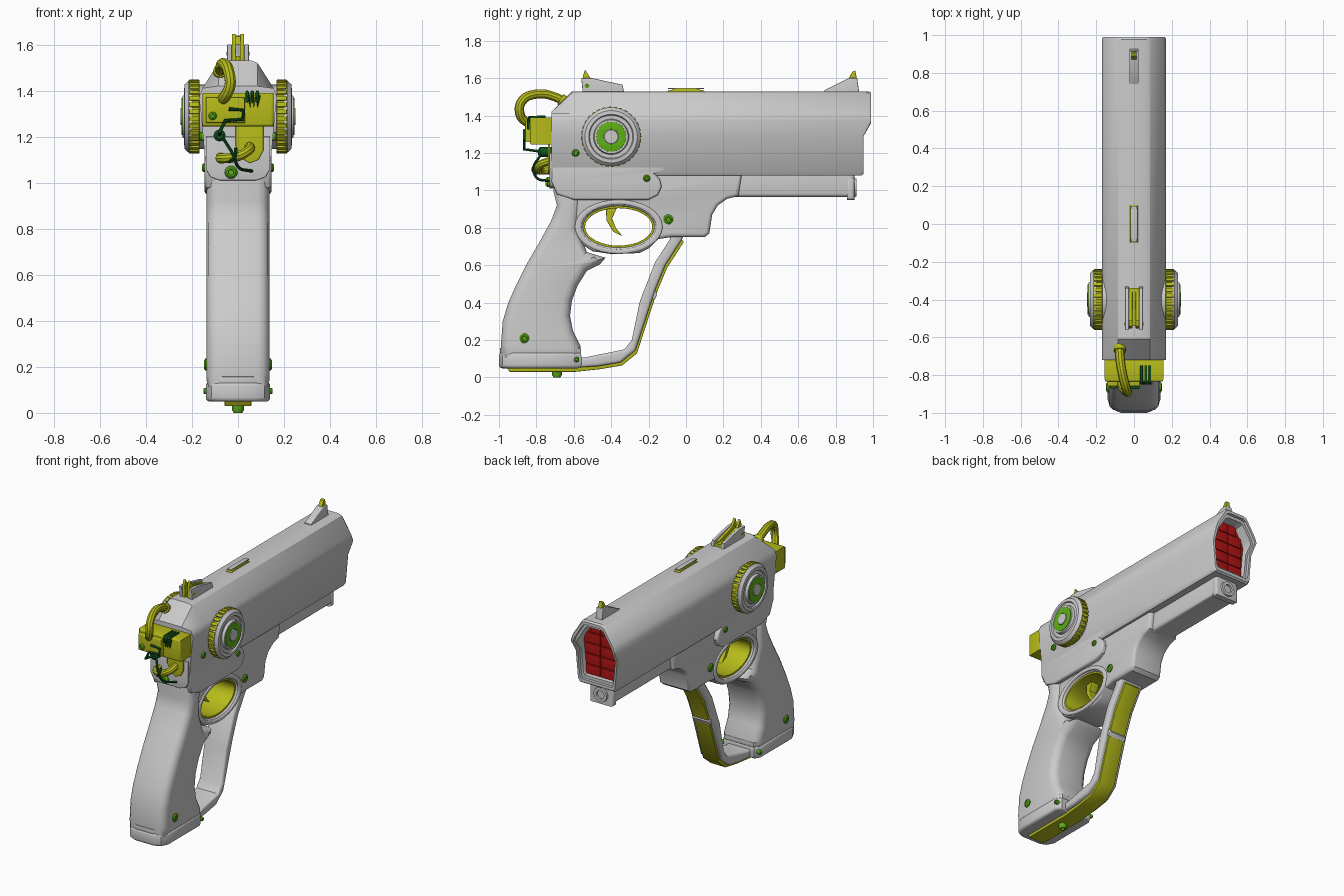
import bpy, bmesh, math
from mathutils import Matrix, Vector

if "Cube" in bpy.data.objects:
    bpy.data.objects.remove(bpy.data.objects["Cube"])


def material(name, rgb):
    m = bpy.data.materials.new(name)
    m.use_nodes = True
    m.diffuse_color = (*rgb, 1)
    m.node_tree.nodes["Principled BSDF"].inputs["Base Color"].default_value = (*rgb, 1)
    return m


GREY = material("light_grey", (.6, .6, .6))
YELLOW = material("acid_yellow", (.47, .5, .01))
GREEN = material("bright_green", (.11, .43, .008))
DARK = material("dark_green", (.005, .09, .015))
RED = material("red", (.45, .007, .007))


def finish(name, bm, *mats):
    bmesh.ops.remove_doubles(bm, verts=bm.verts, dist=.0002)
    bmesh.ops.recalc_face_normals(bm, faces=bm.faces)
    me = bpy.data.meshes.new(name)
    bm.to_mesh(me)
    bm.free()
    for m in mats:
        me.materials.append(m)
    me.shade_smooth()
    me.set_sharp_from_angle(angle=.6)
    ob = bpy.data.objects.new(name, me)
    bpy.context.collection.objects.link(ob)
    return ob


def from_curve(name, cu, matrix, mat):
    # Turn a temporary curve into a clean mesh part
    tmp = bpy.data.objects.new("tmp", cu)
    bpy.context.collection.objects.link(tmp)
    dg = bpy.context.evaluated_depsgraph_get()
    me = bpy.data.meshes.new_from_object(tmp.evaluated_get(dg))
    bm = bmesh.new()
    bm.from_mesh(me)
    bm.transform(matrix)
    for f in bm.faces:
        f.material_index = 0
    bpy.data.objects.remove(tmp)
    bpy.data.meshes.remove(me)
    return finish(name, bm, mat)


def add_spline(cu, pts, smooth, cyclic):
    sp = cu.splines.new('BEZIER' if smooth else 'POLY')
    target = sp.bezier_points if smooth else sp.points
    target.add(len(pts) - 1)
    for p, co in zip(target, pts):
        co = tuple(co) + (0,) * (3 - len(co))
        if smooth:
            p.co = co
            p.handle_left_type = p.handle_right_type = 'AUTO'
        else:
            p.co = (*co, 1)
    sp.use_cyclic_u = cyclic
    sp.resolution_u = 6


AXES = {'x': ((0, 0, 1), (1, 0, 0), (0, 1, 0)),
        'y': ((1, 0, 0), (0, 0, -1), (0, 1, 0)),
        'z': ((1, 0, 0), (0, 1, 0), (0, 0, 1))}


def plate(name, loops, hw, bev, mat, at=0, axis='x', smooth=False):
    # Outline (with optional holes) thickened along an axis, with rounded rims
    cu = bpy.data.curves.new(name, 'CURVE')
    cu.dimensions, cu.fill_mode = '2D', 'BOTH'
    cu.extrude, cu.bevel_depth, cu.offset, cu.bevel_resolution = hw - bev, bev, -bev, 2
    for loop in loops:
        add_spline(cu, loop, smooth, True)
    offset = Vector([at if a == axis else 0 for a in 'xyz'])
    return from_curve(name, cu, Matrix.Translation(offset) @ Matrix(AXES[axis]).to_4x4(), mat)


def tube(name, pts, r, mat, smooth=True):
    cu = bpy.data.curves.new(name, 'CURVE')
    cu.dimensions, cu.bevel_depth, cu.bevel_resolution = '3D', r, 3
    cu.use_fill_caps = True
    add_spline(cu, pts, smooth, False)
    return from_curve(name, cu, Matrix(), mat)


def lathe(name, profile, at, direction, mat, seg=32):
    # Spin (radius, height) pairs round a direction
    bm = bmesh.new()
    vs = [bm.verts.new((r, 0, h)) for r, h in profile]
    es = [bm.edges.new(p) for p in zip(vs, vs[1:])]
    bmesh.ops.spin(bm, geom=vs + es, cent=(0, 0, 0), axis=(0, 0, 1),
                   angle=math.tau, steps=seg, use_duplicate=False)
    bm.transform(Matrix.Translation(at) @ Vector(direction).to_track_quat('Z', 'Y').to_matrix().to_4x4())
    return finish(name, bm, mat)


def rect(a, b, c, d):
    return [(a, c), (b, c), (b, d), (a, d)]


def circle(r, n=40, cy=0, cz=0, ry=None):
    return [(cy + r * math.cos(i * math.tau / n), cz + (ry or r) * math.sin(i * math.tau / n)) for i in range(n)]


def screw(name, at, direction, r, h=.012):
    lathe(name, [(0, -.03), (r, -.03), (r, h * .5), (r * .7, h), (r * .45, h), (r * .4, h * .6), (0, h * .6)],
          at, direction, GREEN, 16)


# Slide: lofted section with sloped rear and stepped muzzle recess
half = [(.06, 1.53), (.085, 1.52), (.155, 1.41), (.17, 1.37), (.16, 1.29), (.143, 1.1), (.13, 1.08)]
section = half + [(-x, z) for x, z in reversed(half)]
bm = bmesh.new()


def ring(scale, y_of, top=9):
    return [bm.verts.new((x * scale, y_of(z), min(1.305 + (z - 1.305) * scale, top))) for x, z in section]


def muzzle(back):
    return lambda z: (.99 if z > 1.33 else .95) - back


rings = [ring(1, lambda z: -.72, 1.42), ring(1, lambda z: -.61), ring(1, muzzle(.012)), ring(.96, muzzle(0)),
         ring(.87, muzzle(0)), ring(.87, muzzle(.02)), ring(.78, muzzle(.02)), ring(.76, lambda z: .9)]
for a, b in zip(rings, rings[1:]):
    for i in range(len(a)):
        j = (i + 1) % len(a)
        bm.faces.new((a[i], a[j], b[j], b[i]))
bm.faces.new(rings[0])
bm.faces.new(rings[-1]).material_index = 1
finish("slide", bm, GREY, RED)
for row in range(5):
    for col in (-1, 1):
        z = 1.16 + row * .072
        w = .055 if row < 4 else .035
        plate("muzzle_panel", [rect(col * w - w + .002, col * w + w - .002, z - .034, z + .034)],
              .004, .002, RED, .903, 'y')

# Frame with the trigger opening, upper rail and under-barrel cover
opening = circle(.19, 32, -.36, .805, .11)
plate("frame", [[(-.70, 1.1), (-.62, .9), (-.595, .79), (-.57, .72), (-.5, .675), (-.4, .66), (-.25, .665),
                 (-.2, .69), (-.15, .74), (-.08, .75), (.1, .75), (.125, .77), (.14, .87), (.17, .92),
                 (.22, .955), (.28, .97), (.3, 1.1)], opening], .115, .02, GREY)
plate("guard_lining", [circle(.195, 32, -.36, .805, .115), circle(.18, 32, -.36, .805, .1)], .1, .003, YELLOW)
plate("guard_collar", [circle(.235, 32, -.36, .805, .145), circle(.2, 32, -.36, .805, .12)], .122, .008, GREY)
plate("upper_frame", [[(-.72, 1.15), (-.72, 1.05), (-.69, .98), (-.6, .95), (-.2, .95), (-.15, .975), (-.13, 1.02),
                       (-.14, 1.06), (-.17, 1.09), (-.11, 1.1), (-.11, 1.15)]], .145, .012, GREY)
plate("barrel_cover", [[(.1, 1.1), (.1, .93), (.25, .965), (.9, .965), (.9, 1.1)]], .085, .02, GREY)
plate("cover_collar", [rect(.86, .9, .95, 1.07)], .088, .015, GREY)
lathe("rod_end", [(0, -.03), (.028, -.03), (.028, .012), (.048, .012), (.05, 0), (.05, -.04)],
      (0, .9, 1.015), (0, 1, 0), GREY)
plate("trigger", [[(-.43, .93), (-.425, .84), (-.39, .78), (-.34, .755), (-.375, .8), (-.395, .85), (-.36, .93)]],
      .03, .004, YELLOW)

# Grip and its base
plate("grip", [[(-.985, .09), (-.99, .17), (-.98, .30), (-.95, .4), (-.91, .49), (-.85, .61), (-.78, .73),
                (-.72, .84), (-.69, .92), (-.71, 1.0), (-.68, 1.08), (-.56, 1.06), (-.58, .8), (-.53, .67),
                (-.43, .64), (-.46, .605), (-.53, .57), (-.58, .49), (-.61, .41), (-.62, .33), (-.605, .25),
                (-.565, .17), (-.565, .09)]], .136, .05, GREY)
side = [(.07, -1), (.115, -.98), (.14, -.93), (.14, -.6), (.115, -.56)]
plan = side + [(-x, y) for x, y in reversed(side)]
plate("grip_base", [plan], .043, .018, GREY, .092, 'z')
plate("grip_neck", [[(x * .95, y * .985 - .01) for x, y in plan]], .015, .004, GREY, .142, 'z')

# Hand strap with its outer strip
outer = [(-.6, .052), (-.47, .06), (-.35, .08), (-.27, .145), (-.166, .465), (-.11, .6), (-.02, .74), (0, .8)]
inner = [(-.1, .8), (-.085, .74), (-.166, .615), (-.246, .41), (-.29, .2), (-.33, .15), (-.54, .107), (-.6, .11)]
plate("hand_strap", [outer + inner], .085, .015, GREY)
strip = [(-.95, .046), (-.6, .046)] + outer[1:-1]
plate("strap_strip", [[(y + .008, z - .016) for y, z in strip] + [(y - .01, z + .01) for y, z in reversed(strip)]],
      .058, .003, YELLOW)
plate("strap_lug", [[(-.2, .43), (-.168, .415), (-.155, .44), (-.165, .47), (-.185, .475)]], .065, .005, GREY)
screw("base_screw", (0, -.69, .03), (0, 0, -1), .027, .03)

# Sights and top insert
plate("top_insert", [[(-.1, 1.5), (-.1, 1.532), (-.05, 1.545), (.05, 1.545), (.1, 1.532), (.1, 1.5)]],
      .02, .002, YELLOW)
plate("top_insert_cap", [rect(-.015, .015, -.095, .095)], .003, .001, GREY, 1.545, 'z')
for s in (-1, 1):
    plate("rear_sight_wall", [[(-.55, 1.5), (-.56, 1.6), (-.5, 1.6), (-.34, 1.565), (-.325, 1.5)]],
          .01, .003, GREY, s * .037)
    plate("rear_sight_prong", [[(-.55, 1.5), (-.552, 1.61), (-.54, 1.645), (-.51, 1.6), (-.36, 1.555), (-.36, 1.5)]],
          .009, .002, YELLOW, s * .018)
    screw("rear_sight_pin", (s * .045, -.53, 1.56), (s, 0, 0), .012, .004)
plate("rear_sight_floor", [rect(-.54, -.34, 1.5, 1.55)], .04, .003, YELLOW)
plate("front_sight", [[(.74, 1.5), (.74, 1.535), (.87, 1.6), (.915, 1.6), (.93, 1.5)]], .025, .004, GREY)
plate("front_sight_tip", [[(.865, 1.59), (.89, 1.635), (.905, 1.64), (.915, 1.59)]], .014, .002, YELLOW)

# Side dials and screws
teeth = [(-.4 + r * math.cos(a), 1.287 + r * math.sin(a))
         for i in range(32) for r, a in ((.161, i * math.tau / 32), (.161, (i + .6) * math.tau / 32),
                                         (.152, (i + .65) * math.tau / 32), (.152, (i + .95) * math.tau / 32))]
for s in (-1, 1):
    centre, out = (0, -.4, 1.287), (s, 0, 0)
    lathe("dial_seat", [(0, .1), (.14, .1), (.14, .175), (0, .175)], centre, out, GREY)
    plate("dial_knurl", [teeth], .022, .002, YELLOW, s * .19)
    lathe("dial_face", [(0, .2), (.155, .2), (.157, .214), (.14, .232), (.12, .234), (.115, .225), (.095, .225),
                        (.09, .242), (.038, .242), (.036, .249), (0, .249)], centre, out, GREY, 48)
    plate("dial_ring", [circle(.08, 40, -.4, 1.287), circle(.04, 40, -.4, 1.287)], .003, .001, GREEN, s * .243)
    for x, y, z, r in ((.155, -.59, 1.2, .02), (.144, -.21, 1.065, .019), (.115, -.095, .845, .026),
                       (.136, -.865, .21, .026), (.138, -.585, .095, .014)):
        screw("side_screw", (s * x, y, z), out, r)

# Rear electronics: back plate, housing, hoses and wires
back = [(.14, 1.2), (.14, 1.06), (.12, 1.025), (.08, 1.01)]
plate("back_plate", [back + [(-x, z) for x, z in reversed(back)]], .02, .004, GREY, -.71, 'y')
plate("back_inset", [[(-.01, 1.26), (-.01, 1.16), (.01, 1.11), (.05, 1.085), (.09, 1.1), (.11, 1.14), (.11, 1.26)]],
      .006, .002, YELLOW, -.732, 'y')
plate("housing", [rect(-.155, .155, 1.245, 1.39)], .065, .012, YELLOW, -.77, 'y')
plate("housing_cover", [rect(-.14, .03, 1.26, 1.37)], .03, .008, YELLOW, -.83, 'y')
tube("upper_hose", [(-.075, -.63, 1.46), (-.075, -.7, 1.5), (-.06, -.8, 1.515), (-.04, -.875, 1.48),
                    (-.035, -.89, 1.42), (-.06, -.86, 1.37), (-.07, -.82, 1.355)], .025, YELLOW)
lathe("hose_collar", [(0, -.02), (.032, -.02), (.032, .02), (0, .02)], (-.075, -.655, 1.477), (0, -1, .6), YELLOW)
tube("lower_hose", [(-.075, -.72, 1.11), (-.07, -.77, 1.105), (0, -.79, 1.115), (.045, -.775, 1.14),
                    (.05, -.72, 1.16)], .022, YELLOW)
tube("board_wire", [(-.08, -.72, 1.2), (-.08, -.865, 1.22), (-.055, -.865, 1.27), (.02, -.865, 1.275),
                    (.025, -.865, 1.315), (-.04, -.865, 1.32)], .008, DARK, False)
tube("hanging_wire", [(-.075, -.76, 1.21), (-.05, -.79, 1.17), (-.02, -.815, 1.12), (.0, -.8, 1.07),
                      (.06, -.735, 1.05)], .007, DARK)
tube("wire_tie", [(-.04, -.8, 1.09), (-.015, -.82, 1.11), (-.01, -.8, 1.15)], .007, DARK)
coil = [(.045 + .008 * i, -.843, 1.33 if i % 2 else 1.38) for i in range(7)]
tube("coil_wire", coil, .006, DARK, False)
for i in range(3):
    x = .04 + i * .022
    tube("coil_turn", [(x, -.843, 1.35), (x, -.838, 1.393), (x, -.75, 1.394)], .007, DARK, False)
lathe("wire_plug", [(0, 0), (.026, 0), (.026, .06), (.015, .07), (0, .07)], (-.08, -.72, 1.205), (0, -1, 0), DARK, 16)
screw("housing_screw", (-.11, -.86, 1.29), (0, -1, 0), .018)
screw("back_screw", (-.03, -.73, 1.045), (0, -1, 0), .028, .02)
